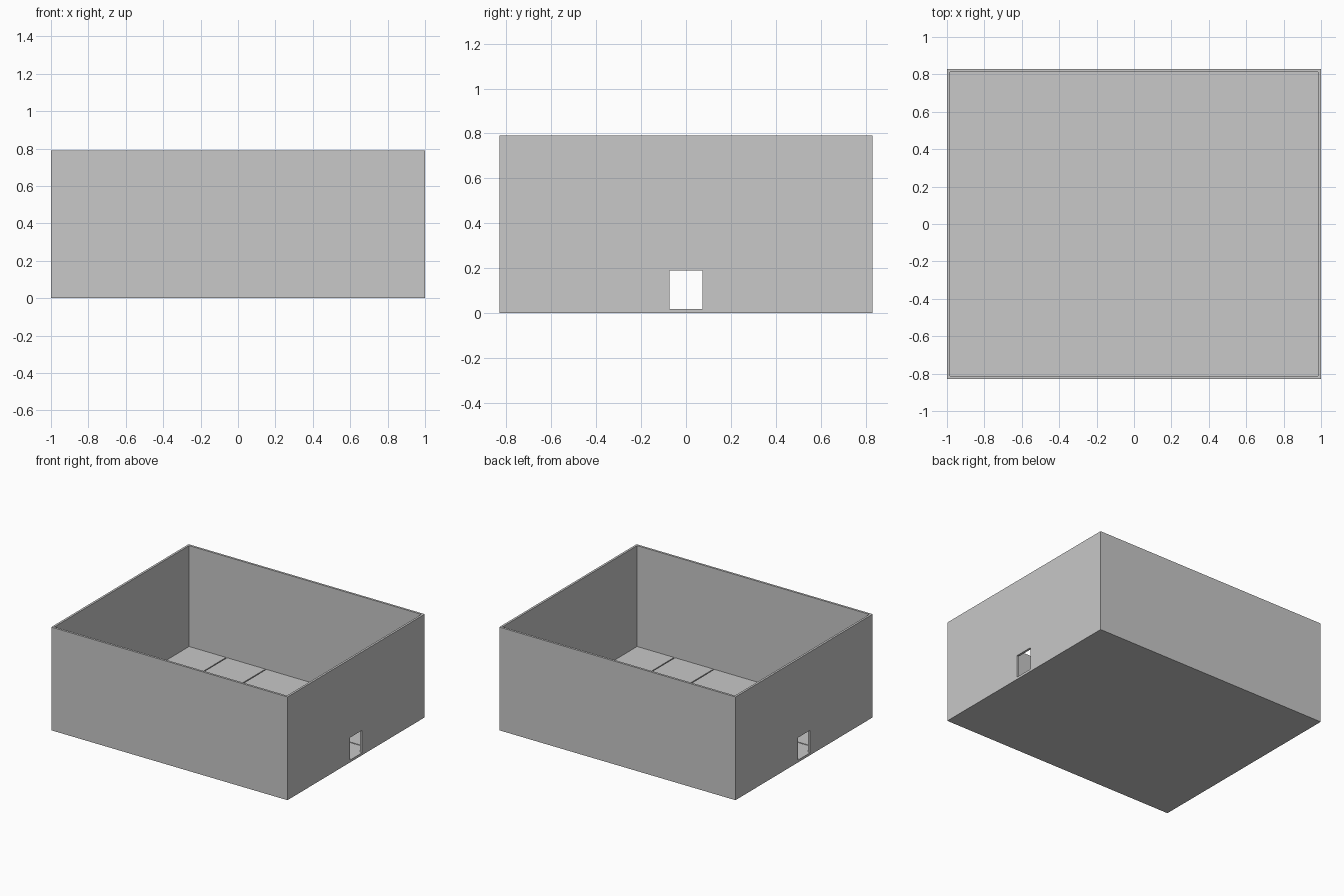
import bpy

# Remove the default cube
cube = bpy.data.objects.get("Cube")
if cube:
    bpy.data.objects.remove(cube, do_unlink=True)

HALF_X, HALF_Y, HEIGHT = 1.0, 0.83, 0.79
WALL = 0.0167
FLOOR = 0.018
GROOVE = 0.008

grey = bpy.data.materials.new("plain_grey")
grey.use_nodes = True
grey.diffuse_color = (0.58, 0.58, 0.58, 1)
grey.node_tree.nodes["Principled BSDF"].inputs["Base Color"].default_value = (0.58, 0.58, 0.58, 1)


def box(name, low, high):
    """Axis-aligned box between two corners."""
    centre = [(a + b) / 2 for a, b in zip(low, high)]
    bpy.ops.mesh.primitive_cube_add(size=1, location=centre)
    obj = bpy.context.object
    obj.name = name
    obj.scale = [b - a for a, b in zip(low, high)]
    bpy.ops.object.transform_apply(location=True, rotation=False, scale=True)
    obj.data.materials.append(grey)
    return obj


def cut(target, cutter):
    """Subtract a hidden cutter from the target."""
    mod = target.modifiers.new(cutter.name, 'BOOLEAN')
    mod.operation = 'DIFFERENCE'
    mod.solver = 'EXACT'
    mod.object = cutter
    cutter.hide_render = True
    cutter.hide_set(True)
    cutter.display_type = 'WIRE'


# Open-topped shell: floor and four walls
shell = box("walls_and_floor", (-HALF_X, -HALF_Y, 0), (HALF_X, HALF_Y, HEIGHT))
inner_x, inner_y = HALF_X - WALL, HALF_Y - WALL
cut(shell, box("inside_cutter", (-inner_x, -inner_y, FLOOR), (inner_x, inner_y, HEIGHT + 1)))

# Doorways through both end walls
cut(shell, box("doorway_cutter", (-2, -0.073, FLOOR), (2, 0.073, 0.19)))

# Narrow floor grooves marking out the rooms and the central corridor
half = GROOVE / 2
depth = FLOOR - 0.007
for x in (-2 / 3, -1 / 3, 1 / 3, 2 / 3):
    cut(shell, box("cross_groove_cutter", (x - half, -inner_y, depth), (x + half, inner_y, FLOOR + 0.01)))
for y in (-1 / 6, 1 / 6):
    cut(shell, box("corridor_groove_cutter", (-inner_x, y - half, depth), (inner_x, y + half, FLOOR + 0.01)))

# Bake the cuts, then drop the cutters
bpy.ops.object.select_all(action='DESELECT')
bpy.context.view_layer.objects.active = shell
shell.select_set(True)
cutters = [m.object for m in shell.modifiers]
for mod in list(shell.modifiers):
    bpy.ops.object.modifier_apply(modifier=mod.name)
for obj in cutters:
    bpy.data.objects.remove(obj, do_unlink=True)
